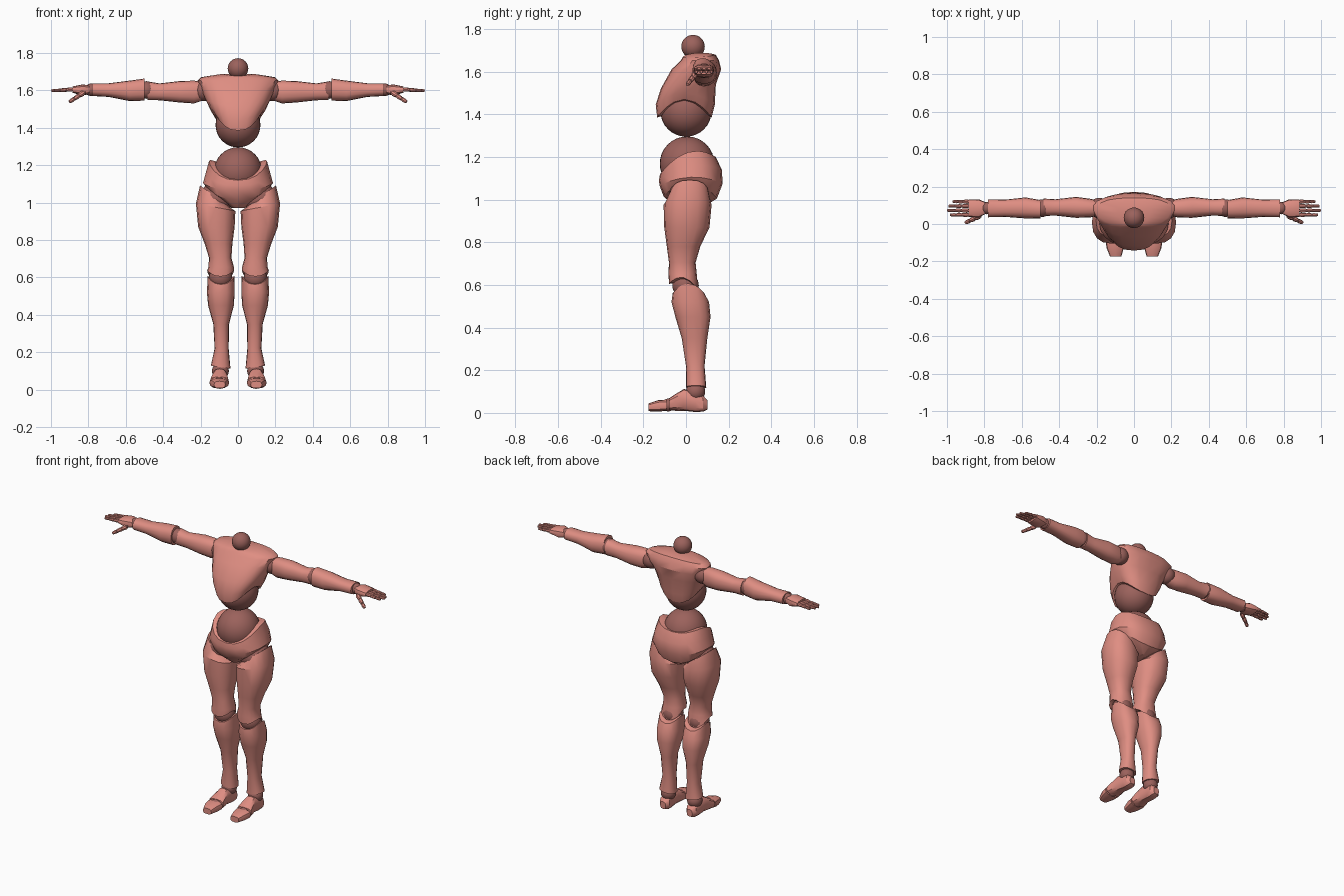
import bpy, bmesh, math
from mathutils import Vector, Matrix

if "Cube" in bpy.data.objects:
    bpy.data.objects.remove(bpy.data.objects["Cube"])


def material(name, rgb):
    m = bpy.data.materials.new(name)
    m.diffuse_color = (*rgb, 1)
    m.use_nodes = True
    m.node_tree.nodes["Principled BSDF"].inputs["Base Color"].default_value = m.diffuse_color
    return m


SKIN = material("salmon", (0.74, 0.27, 0.225))
JOINT = material("dark brown", (0.33, 0.122, 0.107))


def finish(bm, name, mat, mirror):
    bmesh.ops.recalc_face_normals(bm, faces=bm.faces)
    me = bpy.data.meshes.new(name)
    bm.to_mesh(me)
    bm.free()
    me.materials.append(mat)
    me.shade_smooth()
    me.set_sharp_from_angle(angle=math.radians(32))
    ob = bpy.data.objects.new(name, me)
    bpy.context.collection.objects.link(ob)
    if mirror:
        ob.modifiers.new("mirror", 'MIRROR').use_mirror_merge = False
    return ob


def skin_rings(bm, rings):
    """Bridge rings of points with quads and close both ends with fans."""
    loops = [[bm.verts.new(p) for p in r] for r in rings]
    n = len(loops[0])
    for lo, hi in zip(loops, loops[1:]):
        for i in range(n):
            j = (i + 1) % n
            bm.faces.new((lo[i], lo[j], hi[j], hi[i]))
    for end in (loops[0], loops[-1]):
        c = bm.verts.new(sum((v.co for v in end), Vector()) / n)
        for i in range(n):
            bm.faces.new((end[i], end[(i + 1) % n], c))


def loft(name, axis, sections, n=16, power=0.85, taper=0.0, mirror=True):
    """Sections: height, a0, a1, b0, b1, then tilt a, tilt b, bend b."""
    place = {'z': lambda h, a, b: Vector((a, b, h)),
             'x': lambda h, a, b: Vector((h, a, b)),
             'y': lambda h, a, b: Vector((a, h, b))}[axis]
    rings = []
    for s in sections:
        h, a0, a1, b0, b1, ta, tb, cb = (tuple(s) + (0, 0, 0))[:8]
        ring = []
        for i in range(n):
            t = 2 * math.pi * i / n
            c, d = (math.copysign(abs(f) ** power, f) if abs(f) > 1e-6 else 0.0
                    for f in (math.cos(t), math.sin(t)))
            a = (a0 + a1) / 2 + (a1 - a0) / 2 * c * (1 + taper * d)
            b = (b0 + b1) / 2 + (b1 - b0) / 2 * d
            ring.append(place(h + ta * c + tb * d + cb * d * d, a, b))
        rings.append(ring)
    bm = bmesh.new()
    skin_rings(bm, rings)
    return finish(bm, name, SKIN, mirror)


def ball(name, centre, r, mirror=True, seg=32):
    bm = bmesh.new()
    bmesh.ops.create_uvsphere(bm, u_segments=seg, v_segments=seg // 2, radius=r,
                              matrix=Matrix.Translation(centre))
    return finish(bm, name, JOINT, mirror)


def digit(name, start, end, r, parts):
    """A finger made of tapered segments with small gaps between."""
    start, end = Vector(start), Vector(end)
    rot = (end - start).to_track_quat('Z', 'Y').to_matrix()
    bm = bmesh.new()
    for k in range(parts):
        rings = []
        for f, w in ((0.04, 0.8), (0.25, 1.0), (0.75, 0.9), (0.96, 0.72)):
            p = start.lerp(end, (k + f) / parts)
            rad = r * w * (1 - 0.12 * k)
            rings.append([p + rot @ Vector((rad * math.cos(i * math.pi / 4),
                                            rad * math.sin(i * math.pi / 4), 0))
                          for i in range(8)])
        skin_rings(bm, rings)
    finish(bm, name, SKIN, True)
    for k in range(parts):
        ball(name + "_joint", start.lerp(end, k / parts), r * 0.75, seg=8)


# Torso
ball("neck_ball", (0, 0.033, 1.717), 0.055, False)
loft("chest", 'z', [
    (1.47, -.122, .122, -.135, .12, 0, 0, -.085),
    (1.50, -.145, .145, -.142, .135, 0, 0, -.055),
    (1.55, -.172, .172, -.118, .14, 0, .01, -.02),
    (1.61, -.198, .198, -.068, .165),
    (1.652, -.215, .215, -.025, .155),
    (1.668, -.195, .195, -.015, .14, 0, .005, .005),
    (1.688, -.085, .085, -.005, .125, 0, .003, -.008)],
    n=20, power=.8, taper=.12, mirror=False)
ball("upper_belly_ball", (0, 0, 1.415), 0.12, False)
ball("lower_belly_ball", (0, 0.005, 1.168), 0.128, False)
loft("pelvis", 'z', [
    (1.222, -.155, .155, -.122, .14, 0, .04, -.063),
    (1.16, -.172, .172, -.127, .168, 0, .025, -.045),
    (1.105, -.187, .187, -.124, .172, 0, .005, -.035),
    (1.085, -.172, .172, -.105, .145, 0, -.005, -.075),
    (0.97, -.035, .035, -.055, .09)],
    n=20, mirror=False)

# Legs
ball("hip_ball", (.115, .012, 1.022), .09)
loft("thigh", 'z', [
    (1.03, .035, .203, -.07, .105, .062),
    (.975, .014, .225, -.105, .12, .02),
    (.87, .018, .213, -.102, .11),
    (.78, .03, .178, -.09, .067),
    (.705, .035, .155, -.08, .045),
    (.655, .022, .158, -.082, .05),
    (.635, .022, .165, -.08, .057, 0, -.015, -.045)])
ball("knee_ball", (.093, -.002, .598), .062)
loft("shin", 'z', [
    (.607, .018, .162, -.062, .085, 0, 0, -.045),
    (.52, .018, .166, -.068, .108),
    (.45, .022, .16, -.05, .115),
    (.35, .048, .132, -.02, .1),
    (.22, .05, .125, 0, .087),
    (.12, .04, .145, 0, .095, .008, 0, 0)])
ball("ankle_ball", (.094, .045, .1), .045)
loft("foot", 'y', [
    (.1, .075, .115, .015, .06),
    (.08, .06, .13, .006, .082),
    (.045, .06, .132, .004, .1),
    (-.01, .06, .135, .01, .112),
    (-.05, .052, .145, .01, .088),
    (-.08, .048, .152, .012, .068)], n=12, power=.7)
ball("toe_ball", (.1, -.083, .037), .03)
loft("toes", 'y', [
    (-.088, .048, .153, .01, .062),
    (-.13, .055, .146, .006, .06),
    (-.175, .068, .128, .008, .045)], n=12, power=.7)

# Arms
ball("shoulder_ball", (.185, .085, 1.597), .055)
loft("upper_arm", 'x', [
    (.19, .045, .125, 1.545, 1.645),
    (.235, .035, .135, 1.53, 1.652),
    (.31, .033, .145, 1.535, 1.65),
    (.42, .045, .132, 1.547, 1.637),
    (.485, .043, .136, 1.548, 1.648)])
ball("elbow_ball", (.49, .085, 1.602), .047)
loft("forearm", 'x', [
    (.5, .03, .128, 1.545, 1.663),
    (.58, .03, .142, 1.543, 1.652),
    (.69, .038, .13, 1.565, 1.638),
    (.78, .036, .132, 1.57, 1.638)])
ball("wrist_ball", (.787, .085, 1.603), .033)
loft("palm", 'x', [
    (.79, .055, .115, 1.58, 1.626),
    (.83, .035, .132, 1.573, 1.632),
    (.885, .038, .132, 1.587, 1.621)], n=12, power=.7)

# Fingers from index to little, then the thumb
for i, length in enumerate((.1, .115, .108, .085)):
    y = .049 + .0235 * i
    digit("finger_%d" % (i + 1), (.885, y, 1.605), (.885 + length, y, 1.598), .0115, 3)
digit("thumb", (.825, .043, 1.588), (.902, .006, 1.538), .015, 3)
